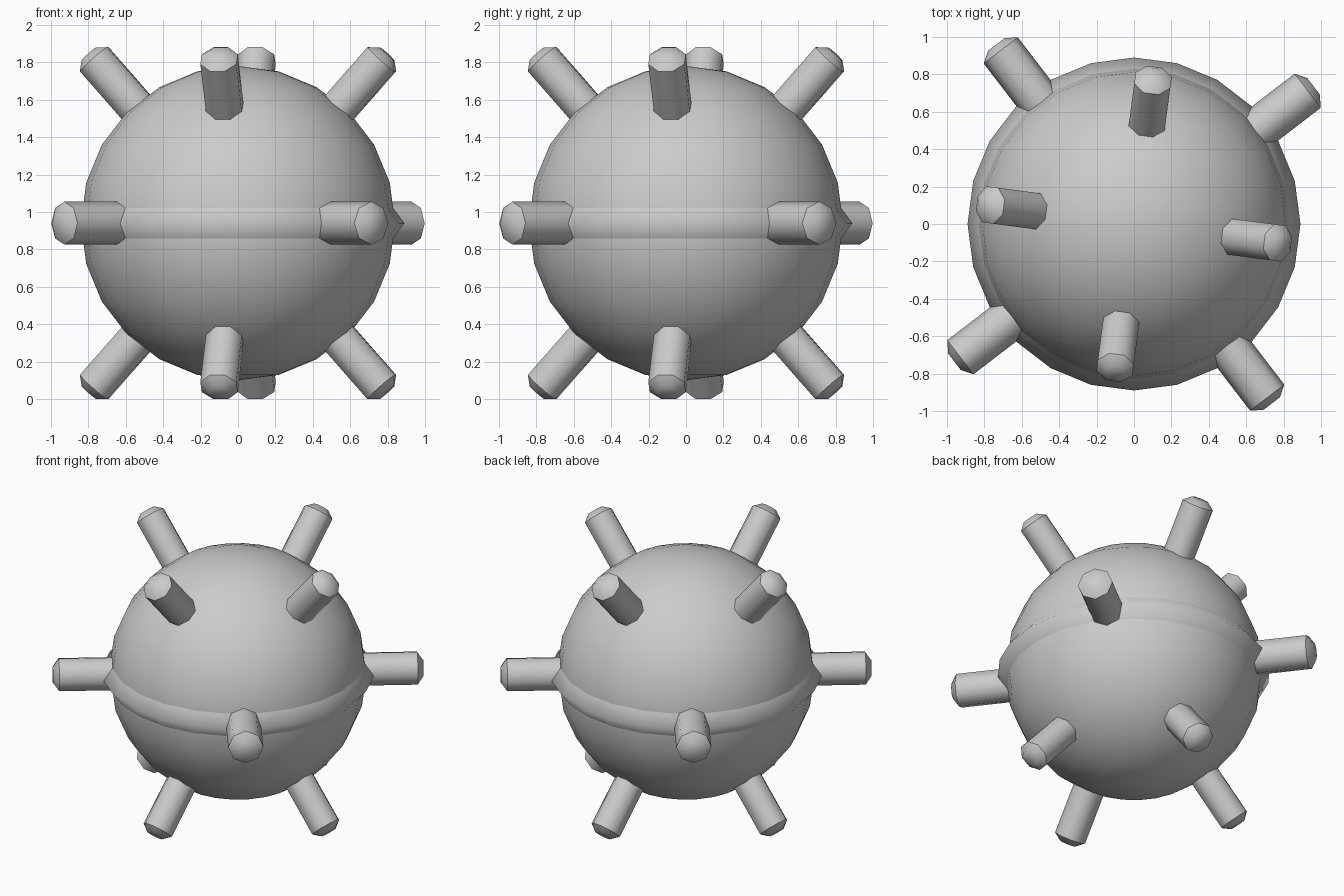
import bpy, bmesh, math
from mathutils import Vector

cube = bpy.data.objects.get("Cube")
if cube:
    bpy.data.objects.remove(cube, do_unlink=True)

CENTRE = Vector((0, 0, 0.94))

grey = bpy.data.materials.new("plain_grey")
grey.use_nodes = True
colour = (0.6, 0.6, 0.6, 1)
grey.diffuse_color = colour
grey.node_tree.nodes["Principled BSDF"].inputs["Base Color"].default_value = colour


def add_object(name, bm, angle):
    """Turn a bmesh into a named, smooth-shaded object."""
    bmesh.ops.recalc_face_normals(bm, faces=bm.faces)
    mesh = bpy.data.meshes.new(name)
    bm.to_mesh(mesh)
    bm.free()
    mesh.materials.append(grey)
    obj = bpy.data.objects.new(name, mesh)
    bpy.context.collection.objects.link(obj)
    obj.location = CENTRE
    bpy.ops.object.select_all(action='DESELECT')
    obj.select_set(True)
    bpy.context.view_layer.objects.active = obj
    bpy.ops.object.shade_smooth_by_angle(angle=math.radians(angle))
    return obj


def lathe(profile, sides, closed=False, turn=0.0):
    """Revolve (radius, height) points around z."""
    bm = bmesh.new()
    rings = []
    for r, z in profile:
        angles = [turn + math.tau * i / sides for i in range(sides)]
        rings.append([bm.verts.new((r * math.cos(a), r * math.sin(a), z)) for a in angles])
    pairs = list(zip(rings, rings[1:]))
    if closed:
        pairs.append((rings[-1], rings[0]))
    for low, high in pairs:
        for i in range(sides):
            j = (i + 1) % sides
            bm.faces.new((low[i], low[j], high[j], high[i]))
    if not closed:
        bm.faces.new(rings[0])
        bm.faces.new(rings[-1])
    return bm


# Round body
ball = bmesh.new()
bmesh.ops.create_uvsphere(ball, u_segments=24, v_segments=12, radius=0.84)
add_object("body", ball, 60)

# Ridged band around the middle
add_object("equator_band", lathe([(0.89, 0), (0.8, 0.12), (0.8, -0.12)], 24, closed=True), 80)


# Horns with bevelled tips, in three tiers of four
def horn(name, azimuth, elevation, radius, turn):
    bm = lathe([(radius, 0.7), (radius, 1.17), (0.055, 1.21)], 8, turn=turn)
    obj = add_object(name, bm, 46)
    obj.rotation_euler = (0, math.radians(90 - elevation), math.radians(azimuth))


tiers = [("upper", -7.5, 48.5, 0.105, math.pi / 8),
         ("middle", 37.5, 0, 0.115, 0),
         ("lower", -7.5, -48.5, 0.105, math.pi / 8)]
for tier, start, elevation, radius, turn in tiers:
    for k in range(4):
        horn(f"{tier}_horn_{k + 1}", start + 90 * k, elevation, radius, turn)
